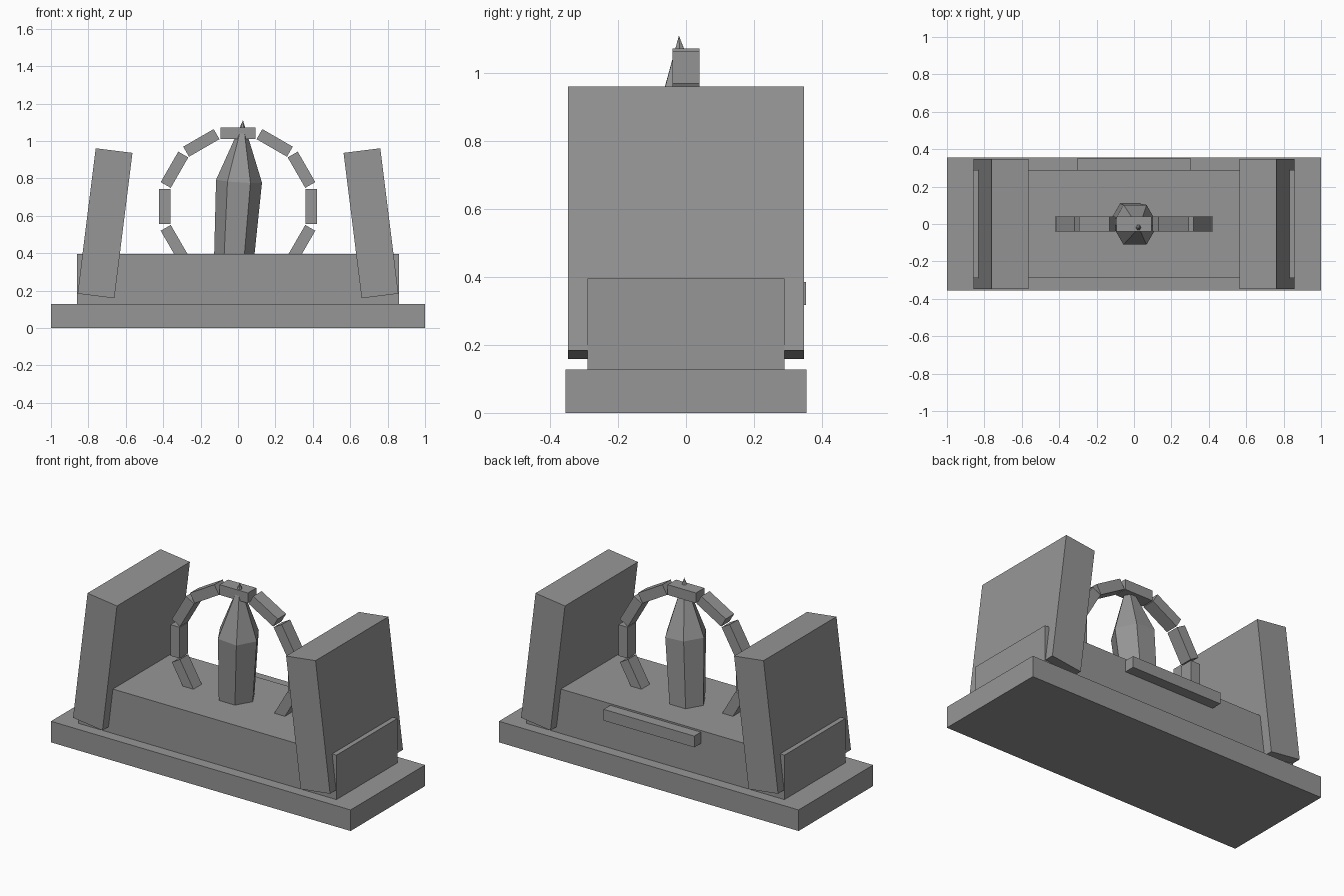
import bpy, bmesh, math
from mathutils import Matrix

if "Cube" in bpy.data.objects:
    bpy.data.objects.remove(bpy.data.objects["Cube"])

stone = bpy.data.materials.new("stone grey")
stone.diffuse_color = (0.305, 0.305, 0.305, 1)
stone.use_nodes = True
stone.node_tree.nodes["Principled BSDF"].inputs["Base Color"].default_value = stone.diffuse_color


def finish(name, bm, loc=(0, 0, 0), rot=(0, 0, 0)):
    bmesh.ops.recalc_face_normals(bm, faces=bm.faces)
    me = bpy.data.meshes.new(name)
    bm.to_mesh(me)
    bm.free()
    me.materials.append(stone)
    ob = bpy.data.objects.new(name, me)
    ob.location, ob.rotation_euler = loc, rot
    bpy.context.collection.objects.link(ob)
    return ob


def box(name, size, loc, tilt=0.0):
    bm = bmesh.new()
    bmesh.ops.create_cube(bm, size=1, matrix=Matrix.Diagonal((*size, 1)))
    return finish(name, bm, loc, (0, tilt, 0))


# Stepped base
box("base_plinth", (2.0, 0.71, 0.127), (0, 0, 0.0635))
box("base_block", (1.72, 0.58, 0.268), (0, 0, 0.261))

# Leaning slabs at both ends
for side, s in (("left", -1), ("right", 1)):
    box(side + "_slab", (0.198, 0.695, 0.783), (s * 0.711, 0, 0.56),
        -s * math.radians(7.1))

# Ledge on the back of the block
box("back_ledge", (0.605, 0.07, 0.068), (0, 0.318, 0.351))

# Ring of separate straight segments, the lowest sunk in the block
for i in range(12):
    a = math.radians(30 * i)
    box(f"ring_segment_{i + 1}", (0.062, 0.08, 0.188),
        (0.392 * math.cos(a), 0, 0.65 + 0.392 * math.sin(a)), -a)

# Tilted six-sided crystal, widening to a shoulder and then pointed
bm = bmesh.new()
rings = []
for r, z in ((0.104, -0.40), (0.123, 0.085)):
    rings.append([bm.verts.new((r * math.cos(k * math.pi / 3),
                                r * math.sin(k * math.pi / 3), z)) for k in range(6)])
tip = bm.verts.new((0, 0, 0.412))
bm.faces.new(rings[0])
for k in range(6):
    n = (k + 1) % 6
    bm.faces.new((rings[0][k], rings[0][n], rings[1][n], rings[1][k]))
    bm.faces.new((rings[1][k], rings[1][n], tip))
finish("crystal", bm, (0, 0, 0.70), (math.radians(2.9), math.radians(3.7), 0))
